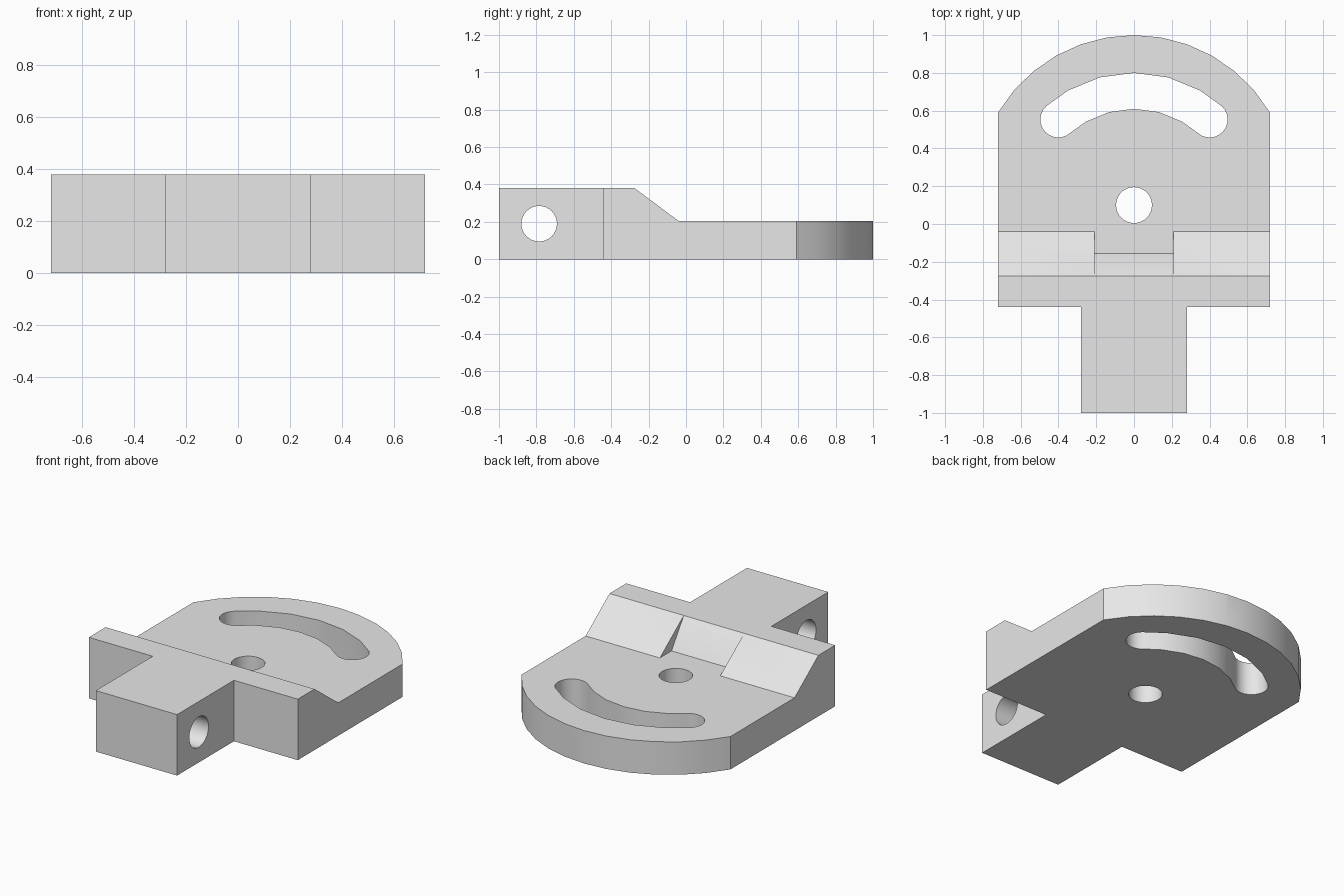
import bpy, bmesh
from math import sin, cos, pi, radians
from mathutils import Vector

old = bpy.data.objects.get("Cube")
if old:
    bpy.data.objects.remove(old, do_unlink=True)

grey = bpy.data.materials.new("plain grey")
grey.use_nodes = True
grey.diffuse_color = (0.8, 0.8, 0.8, 1)
grey.node_tree.nodes["Principled BSDF"].inputs["Base Color"].default_value = (0.8, 0.8, 0.8, 1)


def prism(name, points, axis, low, high):
    """Extrude a flat outline along z, or a (y, z) outline along x."""
    def place(a, b, h):
        return (a, b, h) if axis == 'Z' else (h, a, b)
    bm = bmesh.new()
    face = bm.faces.new([bm.verts.new(place(a, b, low)) for a, b in points])
    grown = bmesh.ops.extrude_face_region(bm, geom=[face])
    shift = Vector(place(0, 0, high - low))
    bmesh.ops.translate(bm, vec=shift, verts=[v for v in grown["geom"] if isinstance(v, bmesh.types.BMVert)])
    bmesh.ops.recalc_face_normals(bm, faces=bm.faces)
    mesh = bpy.data.meshes.new(name)
    bm.to_mesh(mesh)
    bm.free()
    mesh.materials.append(grey)
    obj = bpy.data.objects.new(name, mesh)
    bpy.context.collection.objects.link(obj)
    return obj


def arc(cx, cy, r, start, end, steps):
    """Points on an arc; angles in degrees."""
    angles = [radians(start + (end - start) * i / steps) for i in range(steps + 1)]
    return [(cx + r * cos(a), cy + r * sin(a)) for a in angles]


def circle(cx, cy, r, steps=32):
    return arc(cx, cy, r, 0, 360, steps)[:-1]


W, TONGUE, TOP, PLATE = 0.72, 0.28, 0.38, 0.205
RIDGE, FOOT, NOTCH = -0.275, -0.04, -0.155

# Body outline: rounded back, straight sides, tongue at the front
outline = [(-W, -0.44), (-TONGUE, -0.44), (-TONGUE, -1), (TONGUE, -1), (TONGUE, -0.44), (W, -0.44)]
outline += arc(0, 0.163, 0.837, 30.8, 149.2, 12)
outline[6], outline[-1] = (W, 0.59), (-W, 0.59)
body = prism("pivot_bracket", outline, 'Z', 0, TOP)


def ramp(foot):
    """Side outline of the space above a ramp and the plate."""
    rise = (RIDGE - foot) / (TOP - PLATE)
    return [(foot, PLATE), (1.2, PLATE), (1.2, 0.5), (foot + rise * (0.5 - PLATE), 0.5)]


# Curved slot about the pivot hole, with rounded ends
PIVOT, INNER, OUTER, END = 0.1, 0.51, 0.70, 41.5
mid, cap = (INNER + OUTER) / 2, (OUTER - INNER) / 2
sweep = [-30, -15, 0, 15, 30]


def polar(r, a):
    return (r * sin(radians(a)), PIVOT + r * cos(radians(a)))


right, left = polar(mid, END), polar(mid, -END)
slot = [polar(OUTER, a) for a in sweep]
slot += arc(*right, cap, 90 - END, -90 - END, 12)
slot += [polar(INNER, -a) for a in sweep]
slot += arc(*left, cap, 270 + END, 90 + END, 12)

cutters = [
    prism("ramp_cutter", ramp(FOOT), 'X', -1, 1),
    prism("notch_cutter", ramp(NOTCH), 'X', -0.208, 0.208),
    prism("slot_cutter", slot, 'Z', -0.2, 0.6),
    prism("pivot_hole_cutter", circle(0, PIVOT, 0.095), 'Z', -0.2, 0.6),
    prism("cross_hole_cutter", circle(-0.785, 0.19, 0.095), 'X', -0.6, 0.6),
]

# Carve the body, then drop the cutters
bpy.ops.object.select_all(action='DESELECT')
bpy.context.view_layer.objects.active = body
body.select_set(True)
for cutter in cutters:
    cutter.hide_render = True
    mod = body.modifiers.new(cutter.name, 'BOOLEAN')
    mod.operation, mod.solver, mod.object = 'DIFFERENCE', 'EXACT', cutter
    bpy.ops.object.modifier_apply(modifier=mod.name)
for cutter in cutters:
    bpy.data.objects.remove(cutter, do_unlink=True)

bpy.ops.object.shade_smooth_by_angle(angle=radians(25))
